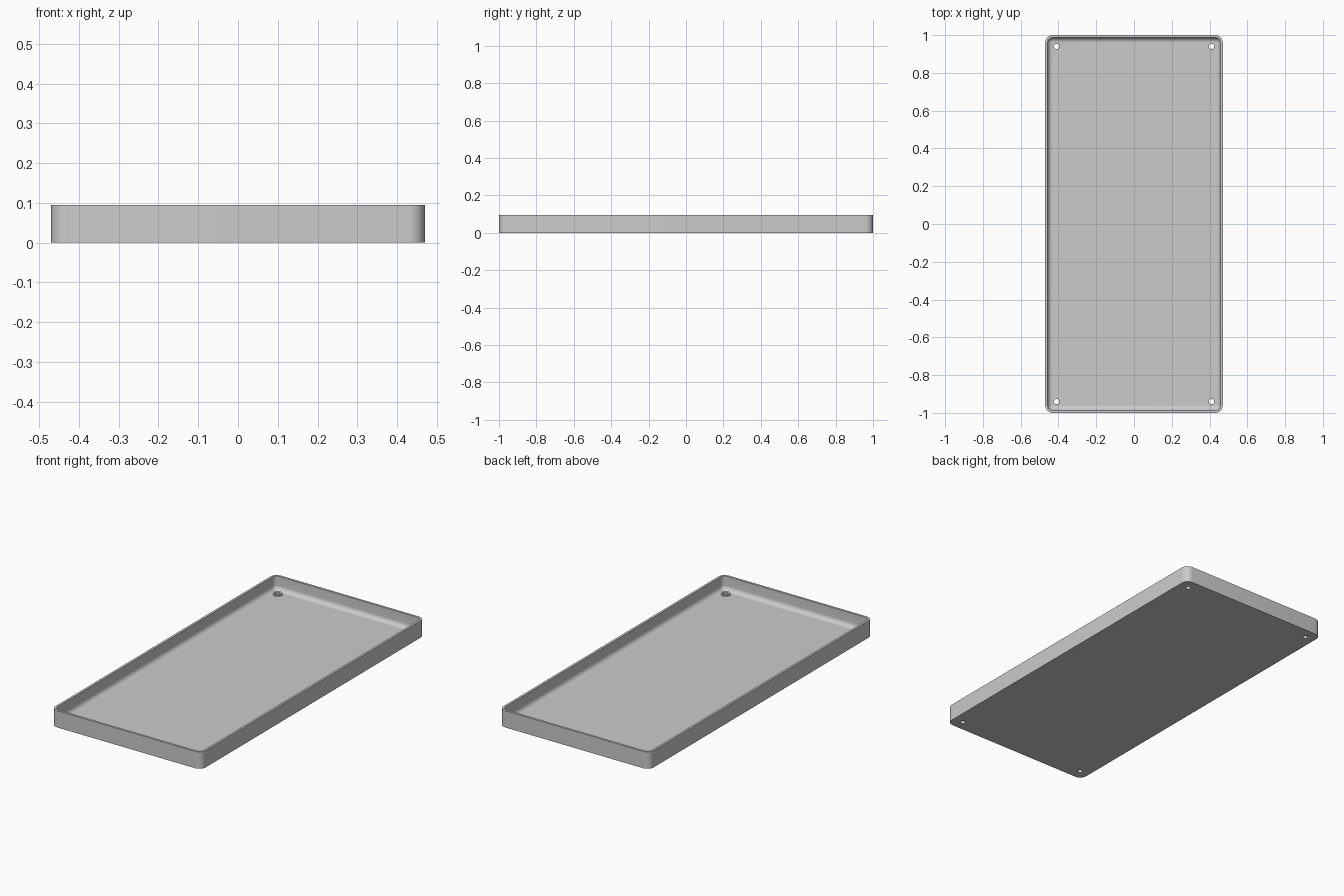
import bpy, bmesh, math
from mathutils import Matrix

if "Cube" in bpy.data.objects:
    bpy.data.objects.remove(bpy.data.objects["Cube"])

HALF_X, HALF_Y, HEIGHT = 0.47, 1.0, 0.095
CORNER, WALL, FLOOR, FILLET = 0.04, 0.013, 0.017, 0.026
HOLE_X, HOLE_Y, HOLE_R, BOSS_R, BOSS_TOP = 0.41, 0.94, 0.014, 0.024, 0.024
SPOTS = [(sx * HOLE_X, sy * HOLE_Y) for sx in (-1, 1) for sy in (-1, 1)]

grey = bpy.data.materials.new("light_grey")
grey.use_nodes = True
grey.diffuse_color = (0.6, 0.6, 0.6, 1)
grey.node_tree.nodes["Principled BSDF"].inputs["Base Color"].default_value = grey.diffuse_color


def make_object(name, bm):
    bmesh.ops.recalc_face_normals(bm, faces=bm.faces)
    mesh = bpy.data.meshes.new(name)
    bm.to_mesh(mesh)
    bm.free()
    mesh.materials.append(grey)
    obj = bpy.data.objects.new(name, mesh)
    bpy.context.collection.objects.link(obj)
    return obj


def select(obj):
    bpy.ops.object.select_all(action='DESELECT')
    obj.select_set(True)
    bpy.context.view_layer.objects.active = obj


def rounded_ring(bm, inset, z, steps=8):
    """Rounded rectangle of vertices, inset from the outer edge."""
    r = CORNER - inset
    verts = []
    for q, (sx, sy) in enumerate([(1, 1), (-1, 1), (-1, -1), (1, -1)]):
        for i in range(steps + 1):
            a = math.pi / 2 * (q + i / steps)
            verts.append(bm.verts.new((sx * (HALF_X - CORNER) + r * math.cos(a),
                                       sy * (HALF_Y - CORNER) + r * math.sin(a), z)))
    return verts


def circle_ring(bm, x, y, r, z, n=32):
    return [bm.verts.new((x + r * math.cos(math.tau * i / n),
                          y + r * math.sin(math.tau * i / n), z)) for i in range(n)]


def bridge(bm, a, b):
    for i in range(len(a)):
        j = (i + 1) % len(a)
        bm.faces.new((a[i], a[j], b[j], b[i]))


# Tray shell: outer wall, rim, inner wall and rounded inner edge
profile = [(0, 0), (0, HEIGHT), (WALL, HEIGHT)]
for i in range(9):
    a = math.pi / 2 * i / 8
    profile.append((WALL + FILLET * (1 - math.cos(a)),
                    FLOOR + FILLET * (1 - math.sin(a))))
bm = bmesh.new()
rings = [rounded_ring(bm, inset, z) for inset, z in profile]
for a, b in zip(rings, rings[1:]):
    bridge(bm, a, b)
bm.faces.new(rings[0])
bm.faces.new(rings[-1])
tray = make_object("tray", bm)

# Screw holes through the floor
bm = bmesh.new()
for x, y in SPOTS:
    bmesh.ops.create_cone(bm, cap_ends=True, segments=32, radius1=HOLE_R, radius2=HOLE_R,
                          depth=0.1, matrix=Matrix.Translation((x, y, 0)))
cutter = make_object("hole_cutter", bm)
cutter.hide_render = True
cut = tray.modifiers.new("screw_holes", 'BOOLEAN')
cut.operation = 'DIFFERENCE'
cut.solver = 'EXACT'
cut.object = cutter
select(tray)
bpy.ops.object.modifier_apply(modifier=cut.name)
bpy.data.objects.remove(cutter)

# Low raised collars around the holes
bm = bmesh.new()
for x, y in SPOTS:
    loops = [circle_ring(bm, x, y, r, z) for r, z in
             [(BOSS_R, FLOOR), (BOSS_R, BOSS_TOP), (HOLE_R, BOSS_TOP), (HOLE_R, FLOOR)]]
    for i in range(4):
        bridge(bm, loops[i], loops[(i + 1) % 4])
collars = make_object("screw_hole_collars", bm)

for obj in (tray, collars):
    select(obj)
    bpy.ops.object.shade_smooth_by_angle(angle=math.radians(30))
